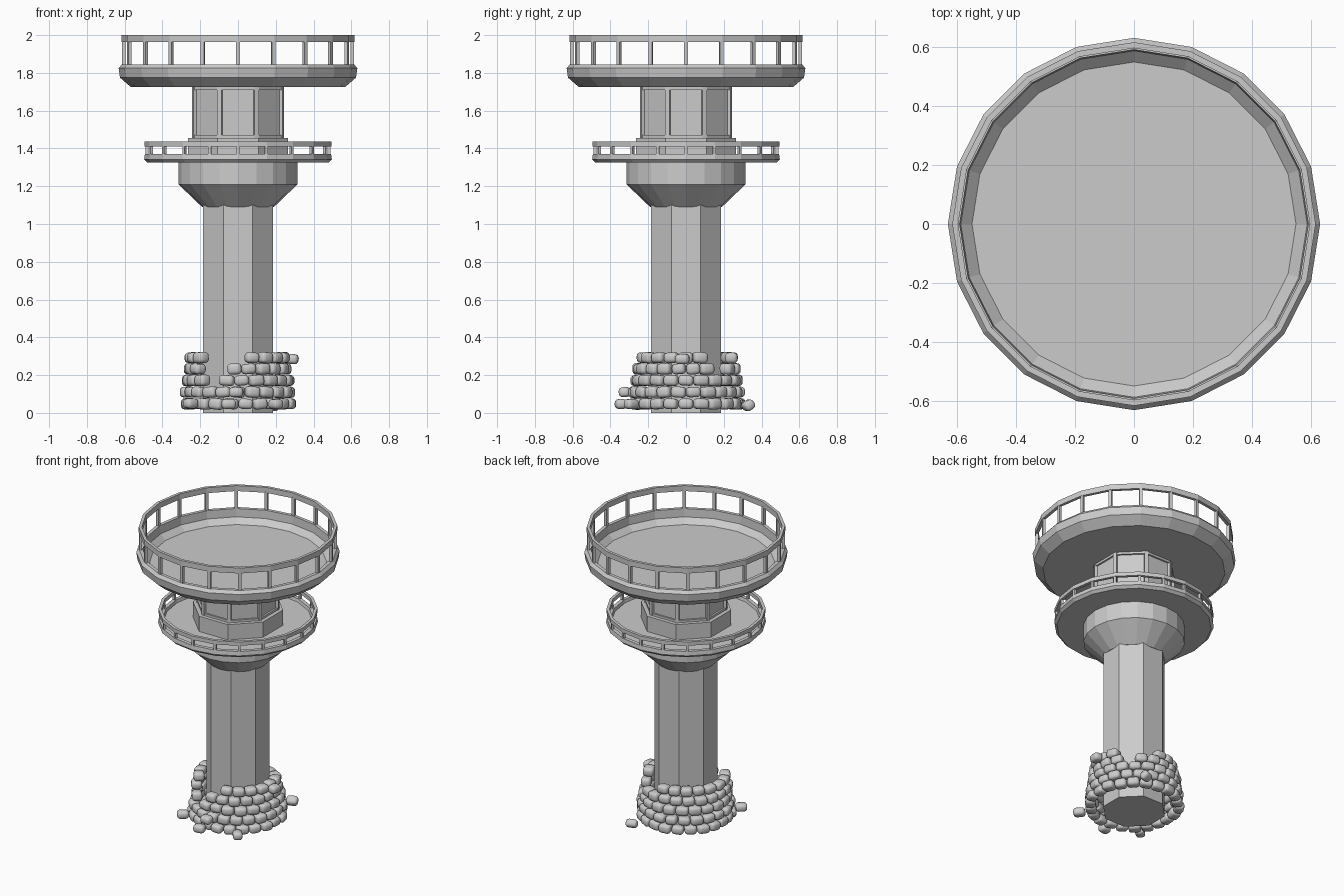
import bpy, bmesh, random
from math import sin, cos, pi, radians
from mathutils import Matrix, Vector

if "Cube" in bpy.data.objects:
    bpy.data.objects.remove(bpy.data.objects["Cube"])

random.seed(4)
OCT = 1 / cos(pi / 8)          # apothem -> corner radius for octagons


def finish(name, bm):
    bmesh.ops.remove_doubles(bm, verts=bm.verts, dist=1e-5)
    bmesh.ops.recalc_face_normals(bm, faces=bm.faces)
    me = bpy.data.meshes.new(name)
    bm.to_mesh(me)
    bm.free()
    ob = bpy.data.objects.new(name, me)
    bpy.context.collection.objects.link(ob)
    return ob


def lathe(name, profile, n=20, start=0.0, ring=False):
    """Spin a (radius, z) profile; ring=True closes the profile on itself."""
    bm = bmesh.new()
    cols = []
    for i in range(n):
        a = start + 2 * pi * i / n
        cols.append([bm.verts.new((r * cos(a), r * sin(a), z)) for r, z in profile])
    m = len(profile)
    for i in range(n):
        p, q = cols[i], cols[(i + 1) % n]
        for j in range(m if ring else m - 1):
            k = (j + 1) % m
            bm.faces.new((p[j], q[j], q[k], p[k]))
    bmesh.ops.dissolve_degenerate(bm, dist=1e-6, edges=bm.edges)
    return finish(name, bm)


def octagon(name, apothem, z0, z1):
    r = apothem * OCT
    return lathe(name, [(0, z0), (r, z0), (r, z1), (0, z1)], 8, pi / 8)


def add_box(bm, loc, size, rot):
    m = Matrix.Translation(loc) @ rot @ Matrix.Diagonal((*size, 1))
    bmesh.ops.create_cube(bm, size=1, matrix=m)


def posts(name, n, radius, z0, z1, depth, width, start=0.0):
    bm = bmesh.new()
    for i in range(n):
        a = start + 2 * pi * i / n
        add_box(bm, Vector((radius * cos(a), radius * sin(a), (z0 + z1) / 2)),
                (depth, width, z1 - z0), Matrix.Rotation(a, 4, 'Z'))
    return finish(name, bm)


# Main shaft and flared capital
octagon("shaft", 0.185, 0, 1.12)
lathe("capital", [(0, 1.09), (0.19, 1.09), (0.315, 1.21), (0.315, 1.335), (0, 1.335)])

# Lower balcony with railing
lathe("lower_balcony", [(0, 1.325), (0.48, 1.325), (0.497, 1.342), (0.493, 1.37),
                        (0.468, 1.37), (0.463, 1.35), (0, 1.35)])
lathe("lower_rail", [(0.495, 1.41), (0.495, 1.436), (0.475, 1.436), (0.475, 1.41)], ring=True)
posts("lower_rail_posts", 20, 0.483, 1.365, 1.415, 0.016, 0.016)

# Upper octagonal room: plinth, recessed walls, frame
octagon("room_plinth", 0.265, 1.34, 1.455)
octagon("room_walls", 0.228, 1.45, 1.74)
posts("room_corner_posts", 8, 0.248, 1.45, 1.73, 0.024, 0.024, pi / 8)
for label, z0, z1 in (("bottom", 1.455, 1.47), ("top", 1.71, 1.727)):
    a, b = 0.24 * OCT, 0.22 * OCT
    lathe("room_frame_" + label, [(a, z0), (a, z1), (b, z1), (b, z0)], 8, pi / 8, True)

# Top platform bowl with tall railing
lathe("top_platform", [(0, 1.725), (0.567, 1.725), (0.625, 1.775), (0.632, 1.825),
                       (0.615, 1.845), (0.592, 1.845), (0.588, 1.79), (0.55, 1.755), (0, 1.755)])
lathe("top_rail", [(0.617, 1.963), (0.617, 2.0), (0.597, 2.0), (0.597, 1.963)], ring=True)
posts("top_rail_posts", 20, 0.605, 1.835, 1.97, 0.018, 0.02)

# Ruined stone ring around the foot: five tapering courses with two gaps
bm = bmesh.new()
rows = [(0.275, 0.048), (0.270, 0.11), (0.262, 0.172), (0.253, 0.233), (0.242, 0.292)]
gaps = [(248, [0, 0, 9, 17, 25]), (50, [0, 0, 0, 8, 24])]
for k, (r, z) in enumerate(rows):
    n = 22 - k // 2
    for i in range(n):
        deg = (i + 0.5 * (k % 2)) * 360 / n
        if any(abs((deg - c + 180) % 360 - 180) < w[k] for c, w in gaps):
            continue
        a = radians(deg)
        rr = r + random.uniform(-0.006, 0.006)
        size = (random.uniform(0.062, 0.072), 2 * pi * r / n * random.uniform(0.95, 1.04),
                random.uniform(0.054, 0.06))
        rot = Matrix.Rotation(a + random.uniform(-.08, .08), 4, 'Z') @ \
            Matrix.Rotation(random.uniform(-.1, .1), 4, 'X')
        add_box(bm, Vector((rr * cos(a), rr * sin(a), z)), size, rot)
# Fallen stones lying outside the ring
for x, y, z, turn, tilt in ((0.18, 0.33, 0.04, 20, 35), (-0.25, -0.24, 0.05, 40, 0),
                            (0.20, -0.29, 0.047, -50, 0), (-0.05, -0.345, 0.047, 10, 0),
                            (-0.01, -0.325, 0.11, -5, 5), (0.29, -0.02, 0.285, 85, 5)):
    add_box(bm, Vector((x, y, z)), (0.075, 0.06, 0.052),
            Matrix.Rotation(radians(turn), 4, 'Z') @ Matrix.Rotation(radians(tilt), 4, 'X'))
stones = finish("foot_stones", bm)
bev = stones.modifiers.new("rounding", 'BEVEL')
bev.width = 0.02
bev.segments = 3
for p in stones.data.polygons:
    p.use_smooth = True
